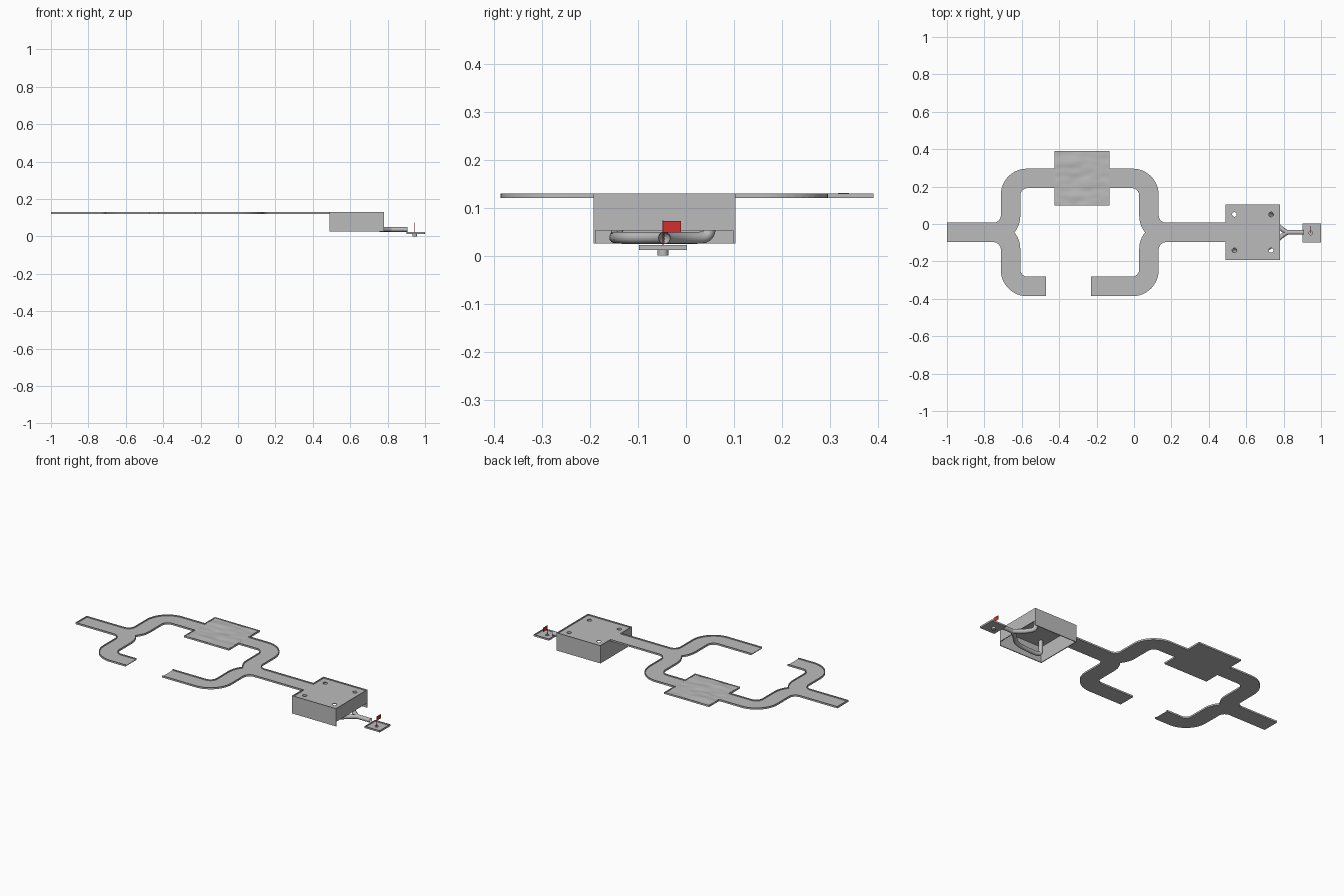
import bpy, bmesh, math
from mathutils import Vector, noise

if "Cube" in bpy.data.objects:
    bpy.data.objects.remove(bpy.data.objects["Cube"])

C = -0.045            # centre line of the course
W = 0.052             # half width of the lane
YT, YB = C + 0.289, C - 0.289
Z0, ZF, ZR = 0.12, 0.124, 0.13   # floor bottom, floor top, rail top


def material(name, rgb):
    m = bpy.data.materials.new(name)
    m.diffuse_color = (*rgb, 1)
    m.use_nodes = True
    m.node_tree.nodes["Principled BSDF"].inputs["Base Color"].default_value = m.diffuse_color
    return m


GREY = material("grey", (0.5, 0.5, 0.5))
RED = material("red", (0.65, 0.03, 0.03))


def finish(bm, name, mat=GREY, smooth=True):
    bmesh.ops.recalc_face_normals(bm, faces=bm.faces)
    me = bpy.data.meshes.new(name)
    bm.to_mesh(me)
    bm.free()
    ob = bpy.data.objects.new(name, me)
    bpy.context.collection.objects.link(ob)
    me.materials.append(mat)
    if smooth:
        bpy.ops.object.select_all(action='DESELECT')
        ob.select_set(True)
        bpy.context.view_layer.objects.active = ob
        bpy.ops.object.shade_smooth_by_angle()
    return ob


def box(name, x, y, z, mat=GREY):
    bm = bmesh.new()
    bmesh.ops.create_cube(bm, size=1)
    for v in bm.verts:
        v.co = [a + (b - a) * (c + 0.5) for (a, b), c in zip((x, y, z), v.co)]
    return finish(bm, name, mat, False)


def cylinder(name, x, y, r, z0, z1, mat=GREY, n=24):
    bm = bmesh.new()
    bmesh.ops.create_cone(bm, cap_ends=True, segments=n, radius1=r, radius2=r, depth=z1 - z0)
    bmesh.ops.translate(bm, verts=bm.verts, vec=(x, y, (z0 + z1) / 2))
    return finish(bm, name, mat)


def arc(cx, cy, r, a0, a1, n=10):
    return [Vector((cx + r * math.cos(a0 + (a1 - a0) * i / n),
                    cy + r * math.sin(a0 + (a1 - a0) * i / n))) for i in range(n + 1)]


def rounded(corners, n=12):
    """Polyline through right-angled (x, y, radius) corners."""
    out = []
    for i, (x, y, r) in enumerate(corners):
        p = Vector((x, y))
        if r == 0:
            out.append(p)
            continue
        d0 = (Vector(corners[i - 1][:2]) - p).normalized()
        d1 = (Vector(corners[i + 1][:2]) - p).normalized()
        c = p + (d0 + d1) * r
        for k in range(n + 1):
            t = k / n * math.pi / 2
            out.append(c - d1 * r * math.cos(t) - d0 * r * math.sin(t))
    return out


def slab(name, pts, z0, z1):
    bm = bmesh.new()
    f = bm.faces.new([bm.verts.new((p.x, p.y, z0)) for p in pts])
    g = bmesh.ops.extrude_face_region(bm, geom=[f])['geom']
    bmesh.ops.translate(bm, vec=(0, 0, z1 - z0), verts=[v for v in g if isinstance(v, bmesh.types.BMVert)])
    return finish(bm, name, GREY, False)


def rail(name, pts, z0, z1, t=0.005, closed=False):
    """Thin wall along a polyline, thickened to its left with mitred corners."""
    bm, rows, n = bmesh.new(), [], len(pts)
    for i, p in enumerate(pts):
        a = (p - pts[i - 1]) if i or closed else pts[1] - p
        b = (pts[(i + 1) % n] - p) if i < n - 1 or closed else a
        na, nb = (Vector((-d.y, d.x)).normalized() for d in (a, b))
        q = p + (na + nb) * t / (1 + na.dot(nb))
        rows.append([bm.verts.new((*s, z)) for s, z in ((p, z0), (q, z0), (q, z1), (p, z1))])
    for i in range(n if closed else n - 1):
        r, s = rows[i], rows[(i + 1) % n]
        for k in range(4):
            bm.faces.new((r[k], r[(k + 1) % 4], s[(k + 1) % 4], s[k]))
    if not closed:
        bm.faces.new(rows[0])
        bm.faces.new(rows[-1])
    return finish(bm, name)


def cut_hole(ob, x, y, r, z0, z1):
    cutter = cylinder("hole_cutter", x, y, r, z0, z1)
    cutter.hide_render = True
    cutter.hide_set(True)
    m = ob.modifiers.new("hole", 'BOOLEAN')
    m.operation, m.solver, m.object = 'DIFFERENCE', 'EXACT', cutter


def tube(name, pts, r):
    cu = bpy.data.curves.new(name, 'CURVE')
    cu.dimensions, cu.bevel_depth, cu.bevel_resolution = '3D', r, 4
    sp = cu.splines.new('NURBS')
    sp.points.add(len(pts) - 1)
    for p, co in zip(sp.points, pts):
        p.co = (*co, 1)
    sp.use_endpoint_u, sp.order_u, sp.resolution_u = True, 3, 8
    ob = bpy.data.objects.new(name, cu)
    bpy.context.collection.objects.link(ob)
    cu.materials.append(GREY)
    bpy.ops.object.select_all(action='DESELECT')
    ob.select_set(True)
    bpy.context.view_layer.objects.active = ob
    bpy.ops.object.convert(target='MESH')
    bpy.ops.object.shade_smooth()


# course outline: inner side with the pointed lane splitters
R, A = 0.14, math.asin(0.088 / 0.14)
split_l = arc(-0.748, C - 0.088, R, 0, A) + arc(-0.748, C + 0.088, R, -A, 0)[1:]
split_r = arc(0.168, C + 0.088, R, math.pi, math.pi + A) + arc(0.168, C - 0.088, R, math.pi - A, math.pi)[1:]
inner = rounded([(-0.47, YB + W, 0), (-0.608, YB + W, 0.04)]
                + [(p.x, p.y, 0) for p in split_l]
                + [(-0.608, YT - W, 0.04), (-0.425, YT - W, 0), (-0.425, 0.1, 0),
                   (-0.13, 0.1, 0), (-0.13, YT - W, 0), (0.028, YT - W, 0.04)]
                + [(p.x, p.y, 0) for p in split_r]
                + [(0.028, YB + W, 0.04), (-0.23, YB + W, 0)])
# outer side, including the box top and the starting end
outer = rounded([(-0.23, YB - W, 0), (0.132, YB - W, R), (0.132, C - W, 0.04),
                 (0.49, C - W, 0), (0.49, C - 0.148, 0), (0.78, C - 0.148, 0),
                 (0.78, C + 0.148, 0), (0.49, C + 0.148, 0), (0.49, C + W, 0),
                 (0.132, C + W, 0.04), (0.132, YT + W, R), (-0.13, YT + W, 0),
                 (-0.13, 0.39, 0), (-0.425, 0.39, 0), (-0.425, YT + W, 0),
                 (-0.712, YT + W, R), (-0.712, C + W, 0.04), (-1, C + W, 0),
                 (-1, C - W, 0), (-0.712, C - W, 0.04), (-0.712, YB - W, R),
                 (-0.47, YB - W, 0)])
floor = slab("lane_floor", inner + outer, Z0, ZF)
rail("inner_rail", inner, ZF, ZR)
rail("outer_rail", outer, ZF, ZR)

# wavy obstacle surface
bm = bmesh.new()
bmesh.ops.create_grid(bm, x_segments=36, y_segments=36, size=0.5)
for v in bm.verts:
    x, y = -0.2775 + v.co.x * 0.285, 0.245 + v.co.y * 0.28
    bump = 0.005 * math.exp(-((x + 0.33) / 0.05) ** 2 - ((y - 0.33) / 0.025) ** 2)
    v.co = (x, y, 0.1265 + 0.003 * noise.noise((x * 14, y * 30, 0)) + bump)
finish(bm, "wavy_surface")

# four holes in the box top
for sx in (-1, 1):
    for sy in (-1, 1):
        cut_hole(floor, 0.635 + sx * 0.098, C + sy * 0.096, 0.0125, 0.1, 0.15)

# open-bottomed box walls, the exit side raised
Y0, Y1, T = C - 0.148, C + 0.148, 0.005
box("box_entry_wall", (0.49, 0.49 + T), (Y0, Y1), (0.025, Z0))
box("box_front_wall", (0.49 + T, 0.78), (Y0, Y0 + T), (0.025, Z0))
box("box_back_wall", (0.49 + T, 0.78), (Y1 - T, Y1), (0.025, Z0))
box("box_exit_wall", (0.78 - T, 0.78), (Y0 + T, Y1 - T), (0.052, Z0))

# tubes dropping from two holes and joining at the exit
exit_pts = [(0.815, C, 0.037), (0.83, C, 0.037), (0.905, C, 0.037)]
tube("long_tube", [(0.537, C - 0.096, 0.122), (0.537, C - 0.096, 0.07), (0.537, C - 0.1, 0.038),
                   (0.6, C - 0.104, 0.038), (0.72, C - 0.09, 0.037), (0.77, C - 0.035, 0.037)] + exit_pts, 0.0125)
tube("short_tube", [(0.733, C + 0.096, 0.122), (0.733, C + 0.096, 0.07), (0.733, C + 0.092, 0.038),
                    (0.75, C + 0.06, 0.037), (0.775, C + 0.03, 0.037)] + exit_pts, 0.0125)

# final green with rim, cup and flag
PX, PY = 0.945, -0.048
green = box("green_floor", (0.9, 1.0), (PY - 0.05, PY + 0.05), (0.012, 0.015))
rail("green_rim", [Vector(p) for p in ((0.9, PY - 0.05), (1, PY - 0.05), (1, PY + 0.05), (0.9, PY + 0.05))],
     0.015, 0.022, 0.003, True)
cut_hole(green, PX, PY, 0.01, 0.005, 0.03)
cup = cylinder("cup", PX, PY, 0.0115, 0, 0.012)
cut_hole(cup, PX, PY, 0.01, 0.002, 0.03)
cylinder("flag_pole", PX, PY, 0.0012, 0.002, 0.073, RED, 10)
box("flag", (PX - 0.001, PX + 0.001), (PY, -0.01), (0.048, 0.072), RED)
